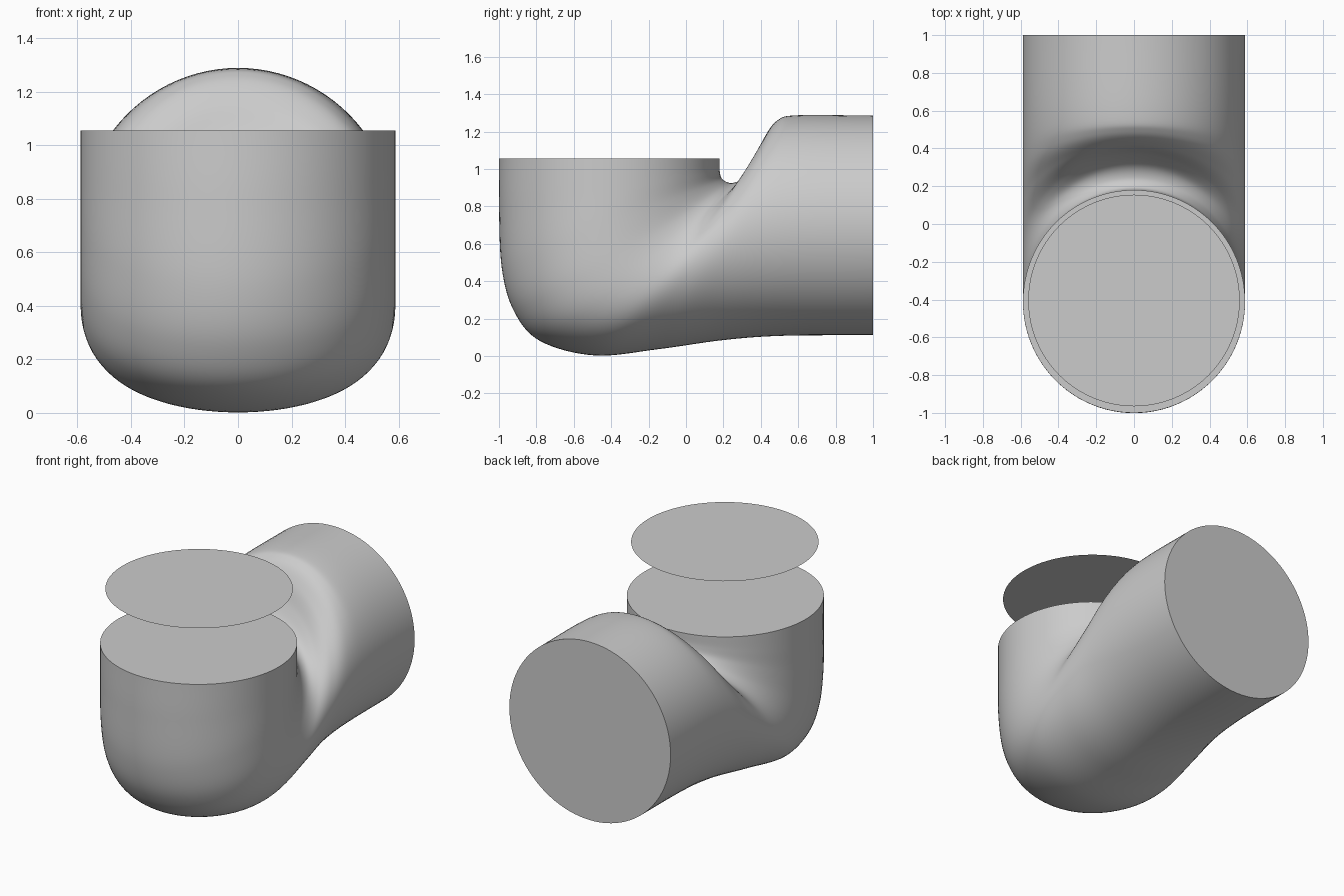
import bpy, bmesh, math
from mathutils import Vector

if "Cube" in bpy.data.objects:
    bpy.data.objects.remove(bpy.data.objects["Cube"])

R = 0.588      # pipe radius
SEG = 96       # points round each ring
STEPS = 8      # rings between key sections

# Key sections (y, z): inner bend line, side line, outer bend line
KEYS = [
    ((0.18, 1.055), (-0.41, 1.055), (-1.0, 1.055)),
    ((0.18, 0.99), (-0.41, 0.88), (-1.0, 0.80)),
    ((0.195, 0.945), (-0.41, 0.70), (-0.985, 0.47)),
    ((0.245, 0.925), (-0.38, 0.53), (-0.92, 0.24)),
    ((0.31, 0.955), (-0.29, 0.43), (-0.78, 0.08)),
    ((0.37, 1.05), (-0.14, 0.41), (-0.49, 0.003)),
    ((0.42, 1.17), (0.08, 0.52), (-0.15, 0.036)),
    ((0.49, 1.26), (0.30, 0.64), (0.20, 0.085)),
    ((0.60, 1.287), (0.56, 0.69), (0.52, 0.108)),
    ((1.0, 1.285), (1.0, 0.698), (1.0, 0.111)),
]


def spline(points, t):
    """Smooth curve through the points, t from 0 to len - 1."""
    i = min(int(t), len(points) - 2)
    f = t - i
    p1, p2 = points[i], points[i + 1]
    p0 = points[i - 1] if i > 0 else 2 * p1 - p2
    p3 = points[i + 2] if i + 2 < len(points) else 2 * p2 - p1
    return 0.5 * (2 * p1 + (p2 - p0) * f + (2 * p0 - 5 * p1 + 4 * p2 - p3) * f * f
                  + (3 * p1 - p0 - 3 * p2 + p3) * f ** 3)


def make_object(name, bm):
    mesh = bpy.data.meshes.new(name)
    bm.to_mesh(mesh)
    bm.free()
    obj = bpy.data.objects.new(name, mesh)
    bpy.context.collection.objects.link(obj)
    return obj


# Elbow pipe: rings lofted round the bend, closed at both ends
inner, side, outer = [[Vector(k[n]) for k in KEYS] for n in range(3)]
bm = bmesh.new()
rings = []
for n in range((len(KEYS) - 1) * STEPS + 1):
    i, s, o = (spline(line, n / STEPS) for line in (inner, side, outer))
    ring = []
    for k in range(SEG):
        a = 2 * math.pi * k / SEG
        c = math.cos(a)
        p = s + (i - o) / 2 * c + ((i + o) / 2 - s) * c * c
        ring.append(bm.verts.new((R * math.sin(a), p.x, p.y)))
    rings.append(ring)
for r0, r1 in zip(rings, rings[1:]):
    for k in range(SEG):
        j = (k + 1) % SEG
        bm.faces.new((r0[k], r0[j], r1[j], r1[k]))
bm.faces.new(rings[0])
bm.faces.new(rings[-1])
bmesh.ops.recalc_face_normals(bm, faces=bm.faces)
pipe = make_object("elbow_pipe", bm)
bpy.context.view_layer.objects.active = pipe
pipe.select_set(True)
bpy.ops.object.shade_smooth_by_angle(angle=math.radians(40))

# Thin disc floating over the upright opening
bm = bmesh.new()
bmesh.ops.create_circle(bm, cap_ends=True, segments=SEG, radius=0.56)
disc = make_object("floating_disc", bm)
disc.location = (0, -0.405, 1.41)
